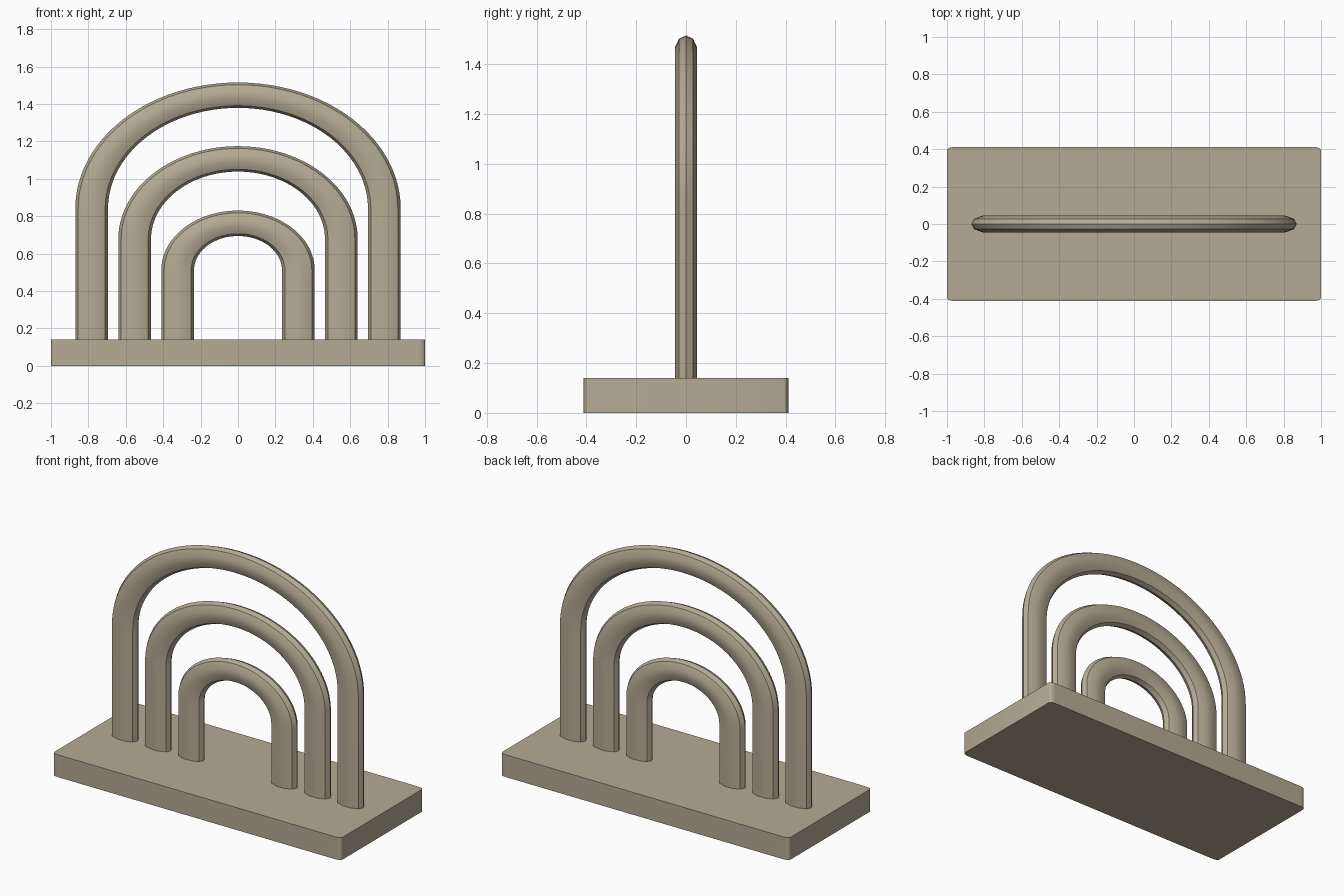
import bpy
import bmesh
from math import cos, sin, pi, radians

default_cube = bpy.data.objects.get("Cube")
if default_cube:
    bpy.data.objects.remove(default_cube, do_unlink=True)

# Single stone colour
stone = bpy.data.materials.new("warm stone")
stone.use_nodes = True
stone.diffuse_color = (0.46, 0.41, 0.30, 1)
stone.node_tree.nodes["Principled BSDF"].inputs["Base Color"].default_value = stone.diffuse_color

BASE_TOP = 0.14
SQUASH = 0.776   # arches are flattened vertically


def finish(name, bm):
    bmesh.ops.recalc_face_normals(bm, faces=bm.faces)
    mesh = bpy.data.meshes.new(name)
    bm.to_mesh(mesh)
    bm.free()
    mesh.materials.append(stone)
    obj = bpy.data.objects.new(name, mesh)
    bpy.context.collection.objects.link(obj)
    bpy.ops.object.select_all(action='DESELECT')
    obj.select_set(True)
    bpy.context.view_layer.objects.active = obj
    bpy.ops.object.shade_smooth_by_angle(angle=radians(30))
    return obj


def make_base(half_x, half_y, rx, ry, steps=6):
    """Slab with rounded vertical corners."""
    bm = bmesh.new()
    outline = []
    for q, (sx, sy) in enumerate([(1, 1), (-1, 1), (-1, -1), (1, -1)]):
        for i in range(steps + 1):
            a = (q + i / steps) * pi / 2
            outline.append(bm.verts.new((sx * (half_x - rx) + rx * cos(a),
                                         sy * (half_y - ry) + ry * sin(a), 0)))
    face = bm.faces.new(outline)
    top = bmesh.ops.extrude_face_region(bm, geom=[face], use_keep_orig=True)["geom"]
    verts = [v for v in top if isinstance(v, bmesh.types.BMVert)]
    bmesh.ops.translate(bm, verts=verts, vec=(0, 0, BASE_TOP))
    return finish("base", bm)


# Flattened bar section: (outward offset, depth)
quarter = [(0.072, 0.028), (0.025, 0.045)]
upper = quarter + [(-u, y) for u, y in reversed(quarter)]
section = [(0.0875, 0)] + upper + [(-0.0875, 0)] + [(u, -y) for u, y in reversed(upper)]


def make_arch(name, radius, spring, steps=48):
    """Sweep the section up one leg, over the arch and down the other."""
    bm = bmesh.new()
    angles = [i * pi / steps for i in range(steps + 1)]
    stations = [(0, BASE_TOP - 0.01)] + [(a, spring) for a in angles] + [(pi, BASE_TOP - 0.01)]
    rings = [[bm.verts.new(((radius + u) * cos(a), y, z + SQUASH * (radius + u) * sin(a)))
              for u, y in section] for a, z in stations]
    n = len(section)
    for r0, r1 in zip(rings, rings[1:]):
        for i in range(n):
            j = (i + 1) % n
            bm.faces.new((r0[i], r0[j], r1[j], r1[i]))
    bm.faces.new(rings[0])
    bm.faces.new(rings[-1])
    return finish(name, bm)


make_base(1.0, 0.412, 0.04, 0.018)
make_arch("outer_arch", 0.7825, 0.84)
make_arch("middle_arch", 0.5525, 0.678)
make_arch("inner_arch", 0.3225, 0.512)
